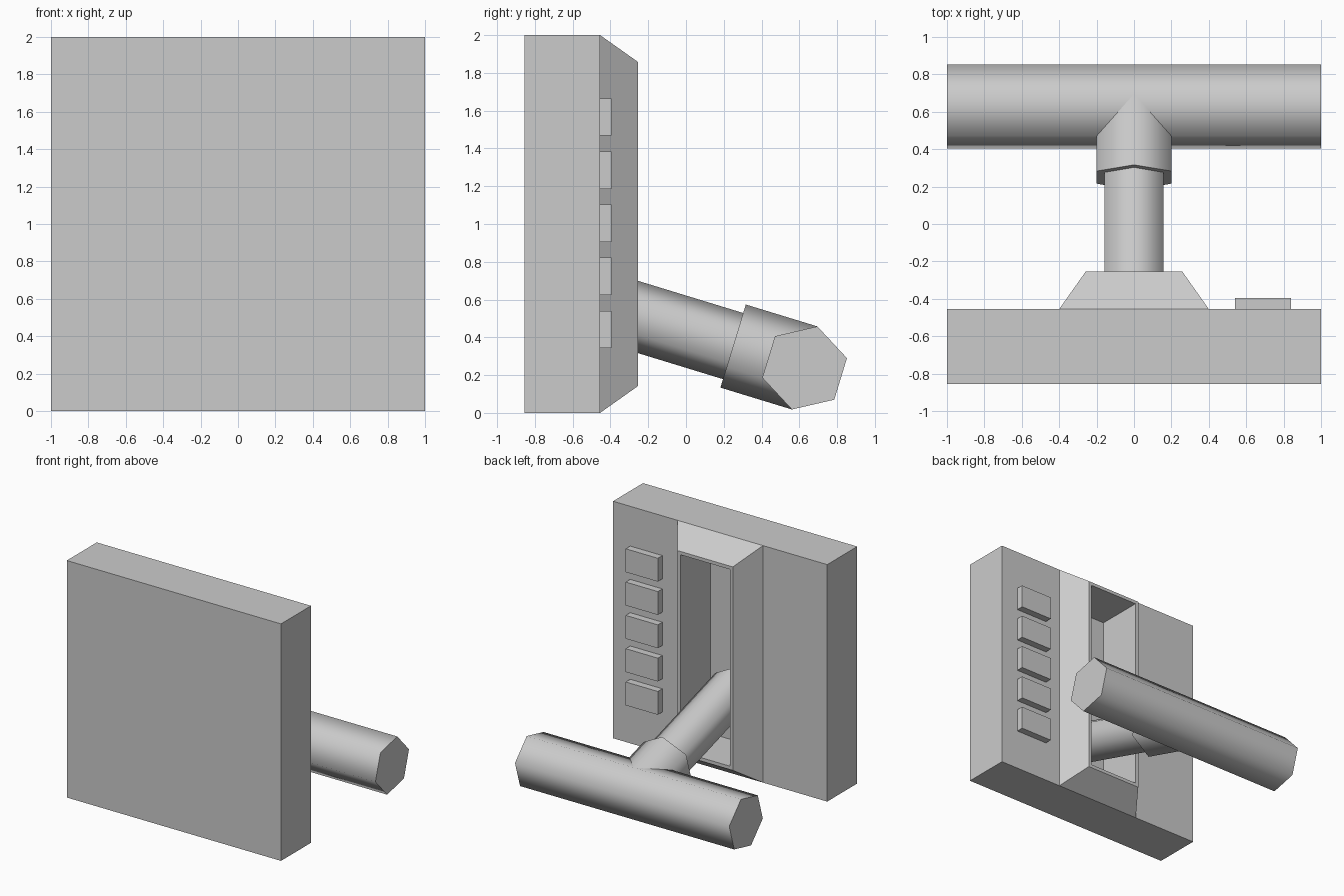
import bpy, bmesh
from math import radians, sin, cos, pi
from mathutils import Vector, Matrix

if "Cube" in bpy.data.objects:
    bpy.data.objects.remove(bpy.data.objects["Cube"], do_unlink=True)

GREY = (0.6, 0.6, 0.6, 1.0)
grey = bpy.data.materials.new("plain grey")
grey.use_nodes = True
grey.diffuse_color = GREY
grey.node_tree.nodes["Principled BSDF"].inputs["Base Color"].default_value = GREY


def add_object(name, bm):
    mesh = bpy.data.meshes.new(name)
    bmesh.ops.recalc_face_normals(bm, faces=bm.faces)
    bm.to_mesh(mesh)
    bm.free()
    obj = bpy.data.objects.new(name, mesh)
    obj.data.materials.append(grey)
    bpy.context.collection.objects.link(obj)
    return obj


def box(center, size):
    bm = bmesh.new()
    bmesh.ops.create_cube(bm, size=1, matrix=Matrix.Translation(center) @ Matrix.Diagonal((*size, 1)))
    return bm


def hex_bar(name, start, end, radius, corner):
    """Six-sided bar from start to end, with one edge pointing along corner."""
    axis = (end - start).normalized()
    side = axis.cross(corner)
    bm = bmesh.new()
    rings = []
    for p in (start, end):
        rings.append([bm.verts.new(p + radius * (cos(k * pi / 3) * corner + sin(k * pi / 3) * side))
                      for k in range(6)])
    a, b = rings
    for k in range(6):
        j = (k + 1) % 6
        bm.faces.new((a[k], a[j], b[j], b[k]))
    bm.faces.new(a)
    bm.faces.new(b)
    obj = add_object(name, bm)
    # Smooth round the sides, crisp at the ends
    bpy.ops.object.select_all(action="DESELECT")
    obj.select_set(True)
    bpy.context.view_layer.objects.active = obj
    bpy.ops.object.shade_smooth_by_angle(angle=radians(65))
    return obj


# Slab with a raised, bevelled surround and a deep slot on its back
bm = box((0, -0.655, 1), (2, 0.4, 2))
for x in (-0.4, 0.4):
    bmesh.ops.bisect_plane(bm, geom=bm.verts[:] + bm.edges[:] + bm.faces[:],
                           plane_co=(x, 0, 0), plane_no=(1, 0, 0))
bm.normal_update()
panel = [f for f in bm.faces if f.normal.y > 0.9 and abs(f.calc_center_median().x) < 0.1]
bmesh.ops.inset_individual(bm, faces=panel, thickness=0.2, depth=0.2)
bmesh.ops.inset_individual(bm, faces=panel, thickness=0.04)
floor = bmesh.ops.extrude_discrete_faces(bm, faces=panel)["faces"]
bmesh.ops.translate(bm, verts=floor[0].verts[:], vec=(0, -0.4, 0))
add_object("slab_with_slot", bm)

# Column of buttons
for i in range(5):
    add_object(f"button_{i + 1}", box((0.69, -0.43, 0.442 + 0.281 * i), (0.3, 0.07, 0.197)))

# Lever: tilted stem, thicker collar and cross handle
tilt = radians(17)
along = Vector((0, cos(tilt), -sin(tilt)))
up = Vector((0, sin(tilt), cos(tilt)))
hub = Vector((0, 0.628, 0.238))
hex_bar("lever_stem", hub - along * 1.33, hub - along * 0.2, 0.183, up)
hex_bar("lever_collar", hub - along * 0.396, hub, 0.23, up)
hex_bar("lever_handle", hub - Vector((1, 0, 0)), hub + Vector((1, 0, 0)), 0.23, up)
